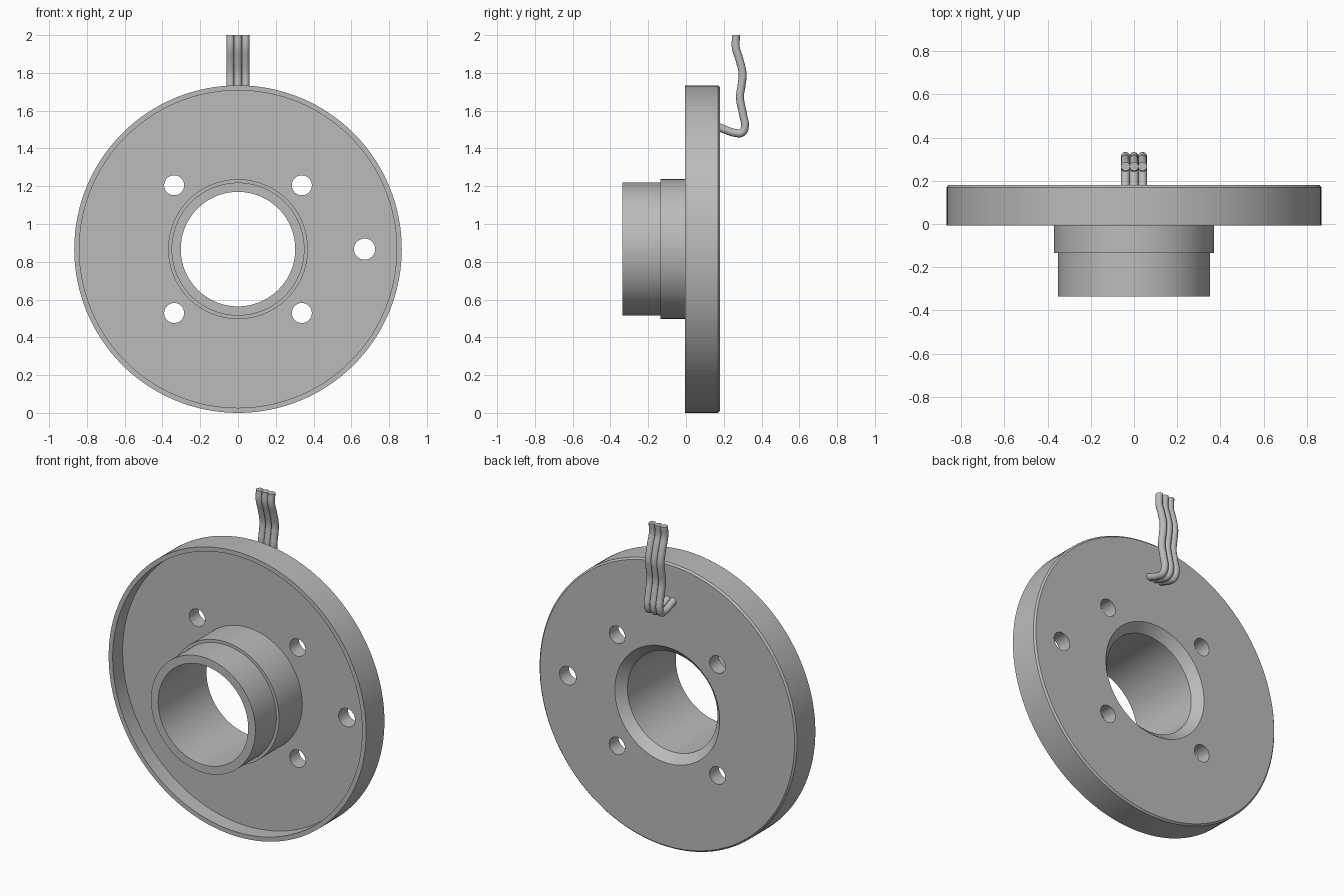
import bpy, bmesh, math
from mathutils import Matrix, Vector

cube = bpy.data.objects.get("Cube")
if cube:
    bpy.data.objects.remove(cube)

CENTRE_Z = 0.867

grey = bpy.data.materials.new("mid_grey")
grey.use_nodes = True
colour = (0.5, 0.5, 0.5, 1)
grey.diffuse_color = colour
grey.node_tree.nodes["Principled BSDF"].inputs["Base Color"].default_value = colour


def add_object(name, data):
    obj = bpy.data.objects.new(name, data)
    bpy.context.collection.objects.link(obj)
    data.materials.append(grey)
    return obj


def smooth(obj, degrees=25):
    bpy.ops.object.select_all(action='DESELECT')
    obj.select_set(True)
    bpy.context.view_layer.objects.active = obj
    bpy.ops.object.shade_smooth_by_angle(angle=math.radians(degrees))


def lathe(name, profile, steps=128):
    """Revolve a closed (radius, y) profile around the y axis."""
    bm = bmesh.new()
    verts = [bm.verts.new((r, y, 0)) for r, y in profile]
    edges = [bm.edges.new((v, verts[i - 1])) for i, v in enumerate(verts)]
    bmesh.ops.spin(bm, geom=verts + edges, cent=(0, 0, 0), axis=(0, 1, 0),
                   angle=math.tau, steps=steps, use_merge=True)
    bmesh.ops.remove_doubles(bm, verts=bm.verts, dist=1e-5)
    bmesh.ops.recalc_face_normals(bm, faces=bm.faces)
    bmesh.ops.translate(bm, verts=bm.verts, vec=(0, 0, CENTRE_Z))
    mesh = bpy.data.meshes.new(name)
    bm.to_mesh(mesh)
    bm.free()
    return add_object(name, mesh)


# Flanged disc: stepped hub, recessed front, chamfered back and bore
disc = lathe("flanged_disc", [
    (0.303, -0.335), (0.352, -0.335), (0.352, -0.134), (0.37, -0.134),
    (0.37, 0.09), (0.84, 0.09), (0.84, -0.006), (0.867, -0.006),
    (0.867, 0.17), (0.857, 0.18), (0.353, 0.18), (0.303, 0.13)])

# Bolt holes and the single side hole, as one cutter
holes = [(sx * 0.338, sz * 0.338, 0.053) for sx in (-1, 1) for sz in (-1, 1)]
holes.append((0.67, 0, 0.056))
bm = bmesh.new()
for x, z, radius in holes:
    place = Matrix.Translation((x, 0.13, CENTRE_Z + z)) @ Matrix.Rotation(math.pi / 2, 4, 'X')
    bmesh.ops.create_cone(bm, cap_ends=True, segments=32, radius1=radius,
                          radius2=radius, depth=0.3, matrix=place)
cutter_mesh = bpy.data.meshes.new("hole_cutter")
bm.to_mesh(cutter_mesh)
bm.free()
cutter = add_object("hole_cutter", cutter_mesh)

cut = disc.modifiers.new("holes", 'BOOLEAN')
cut.object = cutter
cut.solver = 'EXACT'
bpy.context.view_layer.objects.active = disc
bpy.ops.object.modifier_apply(modifier=cut.name)
bpy.data.objects.remove(cutter)
smooth(disc)

# Three wavy wires leaving the back face
path = [(0.15, 1.523), (0.2, 1.502), (0.262, 1.482), (0.295, 1.483),
        (0.311, 1.51), (0.302, 1.58), (0.286, 1.67), (0.295, 1.74),
        (0.3, 1.79), (0.283, 1.87), (0.263, 1.94), (0.266, 2.0)]
for name, x in (("right", -0.04), ("middle", 0), ("left", 0.04)):
    curve = bpy.data.curves.new(name + "_wire", 'CURVE')
    curve.dimensions = '3D'
    curve.bevel_depth = 0.021
    curve.bevel_resolution = 4
    curve.use_fill_caps = True
    curve.resolution_u = 6
    spline = curve.splines.new('BEZIER')
    spline.bezier_points.add(len(path) - 1)
    for point, (y, z) in zip(spline.bezier_points, path):
        point.co = Vector((x, y, z))
        point.handle_left_type = point.handle_right_type = 'AUTO'
    # straight vertical tip
    tip = spline.bezier_points[-1]
    tip.handle_left_type = tip.handle_right_type = 'FREE'
    tip.handle_left = tip.co - Vector((0, 0, 0.02))
    tip.handle_right = tip.co + Vector((0, 0, 0.02))
    wire = add_object(name + "_wire", curve)
    bpy.ops.object.select_all(action='DESELECT')
    wire.select_set(True)
    bpy.context.view_layer.objects.active = wire
    bpy.ops.object.convert(target='MESH')
    smooth(bpy.context.view_layer.objects.active, 50)
